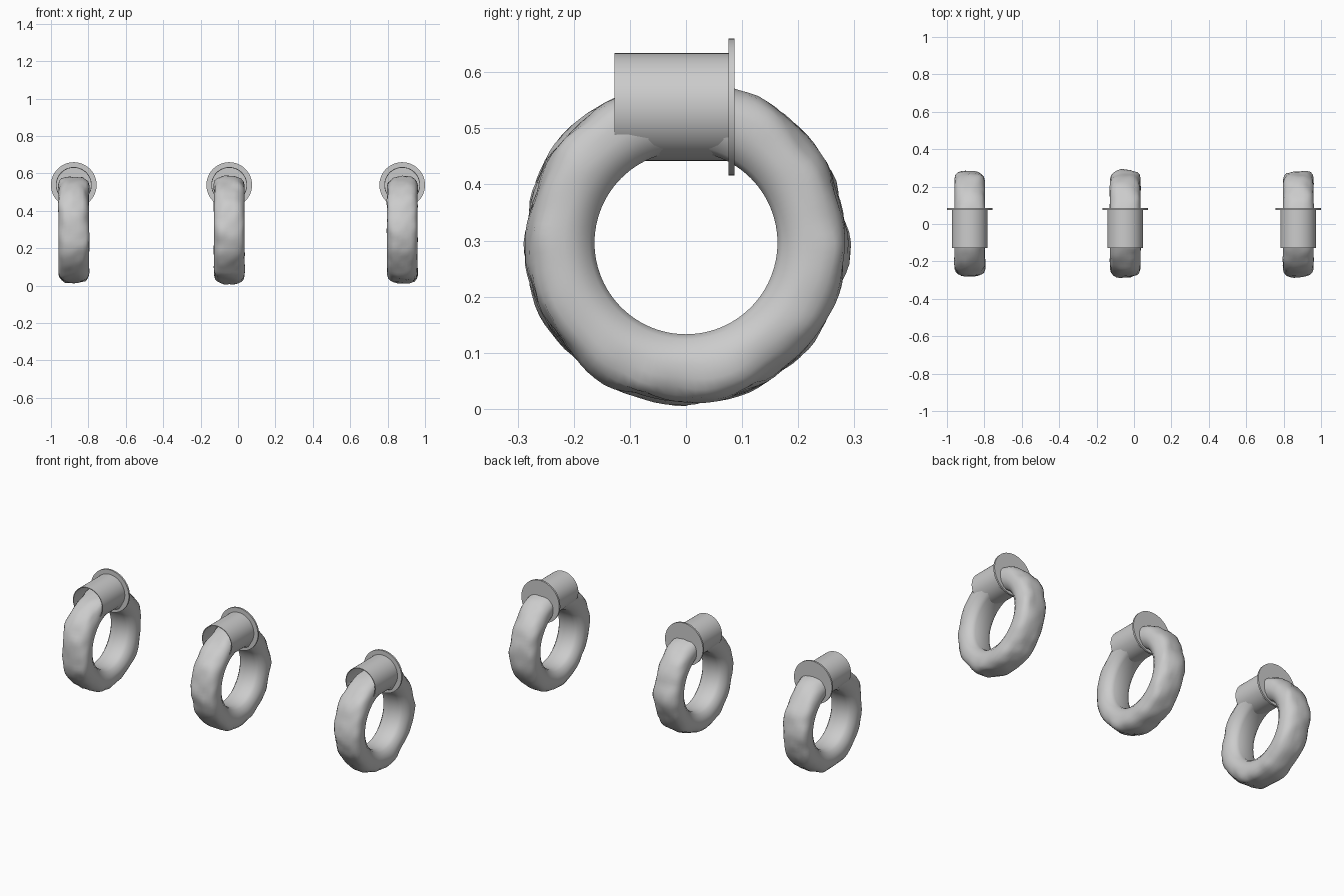
import bpy, bmesh, math
from mathutils import Vector, noise

cube = bpy.data.objects.get("Cube")
if cube:
    bpy.data.objects.remove(cube, do_unlink=True)

# One plain grey for everything
grey = bpy.data.materials.new("plain grey")
grey.use_nodes = True
COLOR = (0.6, 0.6, 0.6, 1)
grey.diffuse_color = COLOR
grey.node_tree.nodes["Principled BSDF"].inputs["Base Color"].default_value = COLOR

RING_Z = 0.296
PIPE_Z = 0.538


def finish(name, bm, angle):
    bmesh.ops.recalc_face_normals(bm, faces=bm.faces[:])
    mesh = bpy.data.meshes.new(name)
    bm.to_mesh(mesh)
    bm.free()
    obj = bpy.data.objects.new(name, mesh)
    bpy.context.collection.objects.link(obj)
    mesh.materials.append(grey)
    bpy.ops.object.select_all(action='DESELECT')
    obj.select_set(True)
    bpy.context.view_layer.objects.active = obj
    bpy.ops.object.shade_smooth_by_angle(angle=math.radians(angle))
    return obj


def skin(bm, rows, wrap):
    """Bridge closed loops of vertices with quads."""
    count = len(rows[0])
    for i in range(len(rows) if wrap else len(rows) - 1):
        a, b = rows[i], rows[(i + 1) % len(rows)]
        for j in range(count):
            k = (j + 1) % count
            bm.faces.new((a[j], a[k], b[k], b[j]))


def section():
    """Rounded ring cross-section as (radius, sideways) points."""
    half = [(0.163, 0.0), (0.163, 0.042), (0.172, 0.060), (0.198, 0.078),
            (0.218, 0.082), (0.240, 0.081), (0.258, 0.075), (0.272, 0.063),
            (0.280, 0.046), (0.284, 0.024), (0.285, 0.0)]
    return half + [(r, -s) for r, s in half[-2:0:-1]]


def lumpy_ring(name, x, seed, steps=96):
    """Ring with a smooth bore and a worn, lumpy outside."""
    bm = bmesh.new()
    rows = []
    for i in range(steps):
        a = math.tau * i / steps
        row = []
        for r, s in section():
            d = Vector((s, r * math.cos(a), r * math.sin(a)))
            rough = min(1, max(0, (r - 0.19) / 0.07))
            shift = Vector((seed, seed * 2, -seed))
            wear = 0.010 * noise.noise(d * 9 + shift)
            wear += 0.006 * noise.noise(Vector((s * 45, d.y * 17, d.z * 17)) + shift)
            wear *= rough
            r2 = r + wear
            s2 = s * (1 + wear * 6)
            row.append(bm.verts.new((x + s2, r2 * math.cos(a),
                                     RING_Z + r2 * math.sin(a))))
        rows.append(row)
    skin(bm, rows, True)
    finish(name, bm, 50)


def turned(name, x, profile, capped=False, steps=48):
    """Turn a (y, radius) profile around the pipe axis."""
    bm = bmesh.new()
    rows = [[bm.verts.new((x + r * math.cos(math.tau * j / steps), y,
                           PIPE_Z + r * math.sin(math.tau * j / steps)))
             for j in range(steps)] for y, r in profile]
    skin(bm, rows, not capped)
    if capped:
        bm.faces.new(rows[0])
        bm.faces.new(rows[-1])
    finish(name, bm, 30)


# Three rings, each hanging in an open sleeve with a solid back plate
places = {"right": (-0.878, 3.7), "middle": (-0.047, 11.3), "left": (0.878, 23.9)}
for side, (x, seed) in places.items():
    lumpy_ring(side + "_ring", x, seed)
    turned(side + "_sleeve", x, [(-0.127, 0.096), (0.078, 0.096),
                                 (0.078, 0.092), (-0.127, 0.092)])
    turned(side + "_back_plate", x, [(0.076, 0.122), (0.086, 0.122)], capped=True)
